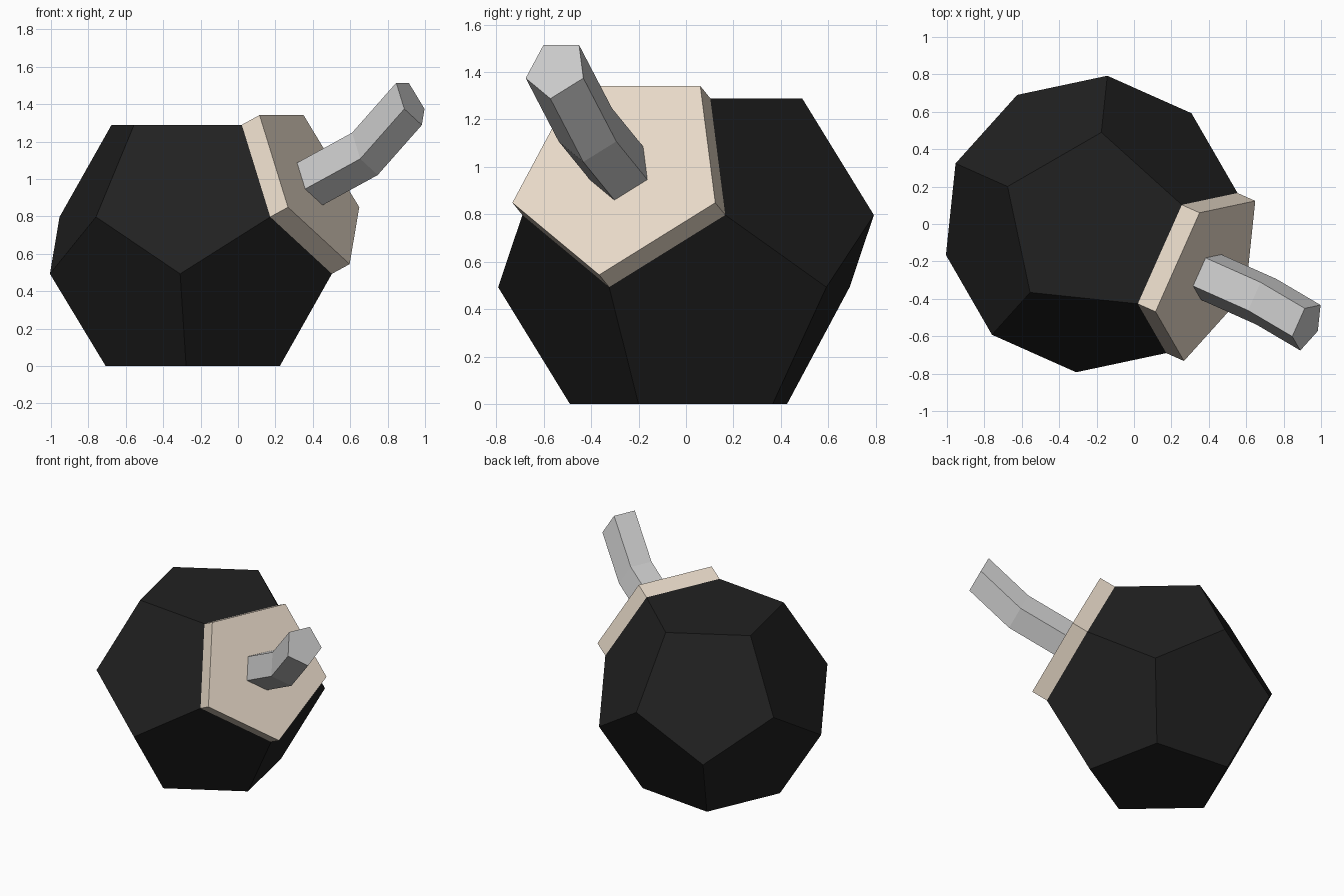
import bpy
from math import cos, sin, radians, sqrt
from mathutils import Vector

if "Cube" in bpy.data.objects:
    bpy.data.objects.remove(bpy.data.objects["Cube"])

EDGE = 0.579
R_IN = 0.8507 * EDGE            # pentagon corner radius
R_OUT = R_IN * 1.618            # radius of the two middle corner rings
H = 2 * 1.1135 * EDGE           # flat-to-flat height
CX, TURN = -0.226, 12


def material(name, color):
    m = bpy.data.materials.new(name)
    m.diffuse_color = (*color, 1)
    m.use_nodes = True
    m.node_tree.nodes["Principled BSDF"].inputs["Base Color"].default_value = m.diffuse_color
    return m


def add_mesh(name, verts, faces, mat=None):
    me = bpy.data.meshes.new(name)
    me.from_pydata(verts, [], faces)
    ob = bpy.data.objects.new(name, me)
    bpy.context.collection.objects.link(ob)
    if mat:
        me.materials.append(mat)
    return ob


def ring(radius, z, turn):
    return [Vector((CX + radius * cos(radians(turn + 72 * i)),
                    radius * sin(radians(turn + 72 * i)), z)) for i in range(5)]


def loft(name, sections, mat=None):
    """Closed pentagonal solid through a list of 5-point sections."""
    last = 5 * (len(sections) - 1)
    faces = [(4, 3, 2, 1, 0), tuple(range(last, last + 5))]
    for s in range(0, last, 5):
        for i in range(5):
            j = (i + 1) % 5
            faces.append((s + i, s + j, s + 5 + j, s + 5 + i))
    return add_mesh(name, [p for sec in sections for p in sec], faces, mat)


# Dodecahedron body: four rings of five corners
gap = EDGE * 0.5257 / 2
top = ring(R_IN, H, TURN)
upper = ring(R_OUT, H / 2 + gap / 1.0, TURN)
lower = ring(R_OUT, H / 2 - gap / 1.0, TURN + 36)
bottom = ring(R_IN, 0, TURN + 36)
faces = [(0, 1, 2, 3, 4), (19, 18, 17, 16, 15)]
for i in range(5):
    j = (i + 1) % 5
    faces.append((i, 5 + i, 10 + i, 5 + j, j))
    faces.append((15 + i, 15 + j, 10 + j, 5 + j, 10 + i))
add_mesh("bomb_body", top + upper + lower + bottom, faces,
         material("black", (0.015, 0.015, 0.015)))

# Raised plate on the upper face that looks front right
face = [top[4], upper[4], lower[4], upper[0], top[0]]
a = radians(TURN - 36)
n = Vector((2 * cos(a), 2 * sin(a), 1)) / sqrt(5)
plate = [p + n * 0.116 for p in face]
loft("fuse_plate", [face, plate], material("tan", (0.82, 0.71, 0.59)))

# Bent fuse: small copy of the plate outline, pushed out twice
centre = sum(plate, Vector()) / 5
base = [centre + (p - centre) * 0.284 for p in plate]
bend = [p + n * 0.36 for p in base]
tip_shift = Vector((0.53, -0.27, 0.428))
tip = [p + tip_shift for p in base]
loft("fuse", [base, bend, tip])
